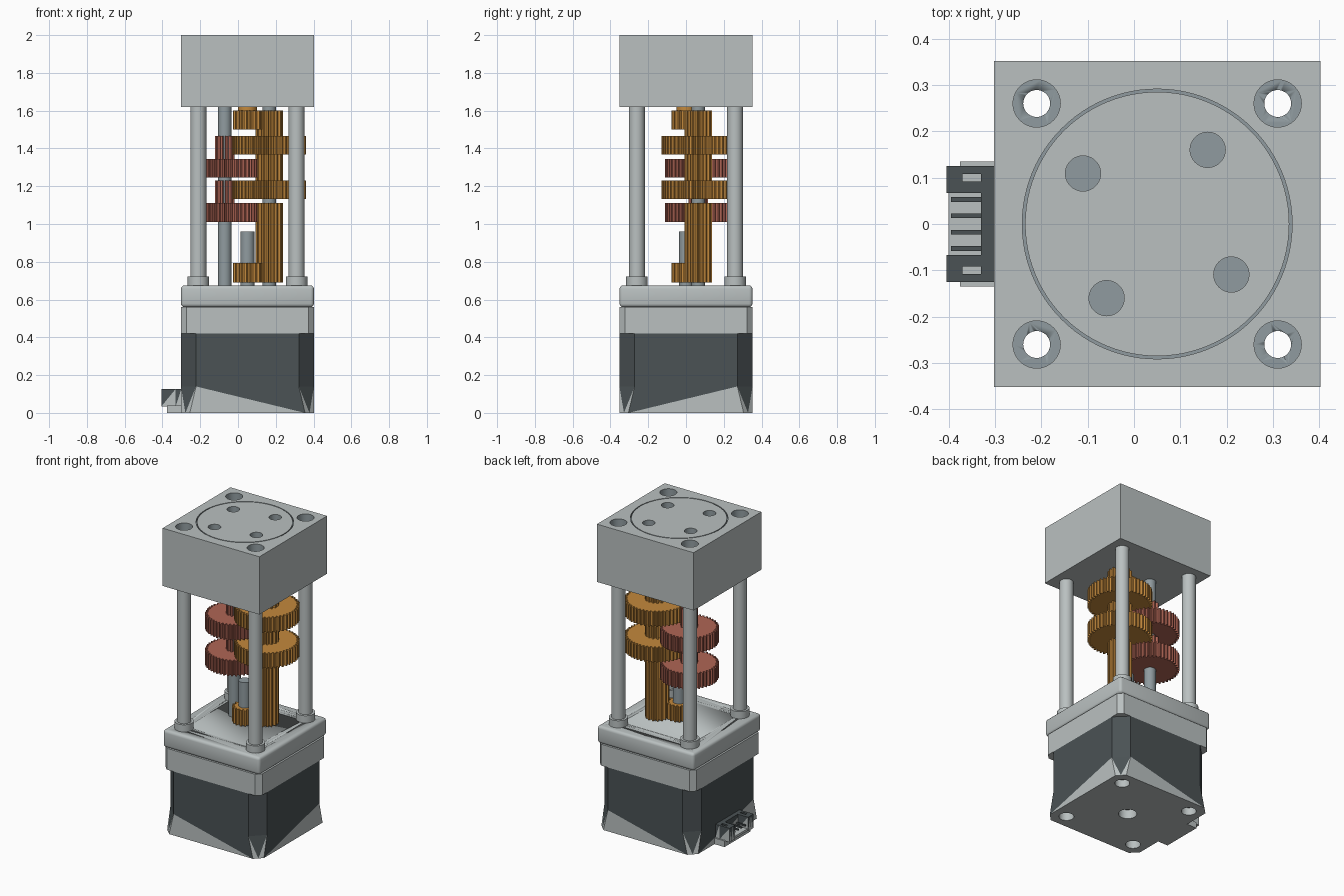
import bpy, bmesh
from math import pi, sin, cos, radians

cube = bpy.data.objects.get("Cube")
if cube:
    bpy.data.objects.remove(cube, do_unlink=True)


def material(name, r, g, b):
    m = bpy.data.materials.new(name)
    m.use_nodes = True
    m.diffuse_color = (r, g, b, 1)
    m.node_tree.nodes["Principled BSDF"].inputs["Base Color"].default_value = (r, g, b, 1)
    return m


LIGHT = material("light_metal", .49, .53, .53)
STEEL = material("shaft_steel", .28, .33, .35)
DARK = material("dark_casing", .069, .084, .089)
BRASS = material("brass", .55, .25, .045)
COPPER = material("copper", .43, .13, .09)

CX = 0.05      # motor axis
HALF = 0.352   # half width of the square parts
BOLTS = [(CX + sx * .26, sy * .26) for sx in (-1, 1) for sy in (-1, 1)]


def activate(ob):
    bpy.ops.object.select_all(action='DESELECT')
    ob.select_set(True)
    bpy.context.view_layer.objects.active = ob


def finish(name, bm, *mats, smooth=False):
    bmesh.ops.recalc_face_normals(bm, faces=bm.faces)
    me = bpy.data.meshes.new(name)
    bm.to_mesh(me)
    bm.free()
    for m in mats:
        me.materials.append(m)
    ob = bpy.data.objects.new(name, me)
    bpy.context.collection.objects.link(ob)
    if smooth:
        activate(ob)
        bpy.ops.object.shade_smooth_by_angle(angle=radians(30))
    return ob


def box(name, lo, hi, *mats):
    bm = bmesh.new()
    bmesh.ops.create_cube(bm, size=1)
    for v in bm.verts:
        v.co = [(a + b) / 2 + c * (b - a) for a, b, c in zip(lo, hi, v.co)]
    return finish(name, bm, *mats)


def prism(name, outline, z0, z1, *mats, smooth=False):
    bm = bmesh.new()
    base = bm.faces.new([bm.verts.new((x, y, z0)) for x, y in outline])
    res = bmesh.ops.extrude_face_region(bm, geom=[base])
    for v in res["geom"]:
        if isinstance(v, bmesh.types.BMVert):
            v.co.z = z1
    return finish(name, bm, *mats, smooth=smooth)


def cylinder(name, x, y, r, z0, z1, mat, n=40):
    ring = [(x + r * cos(2 * pi * i / n), y + r * sin(2 * pi * i / n)) for i in range(n)]
    return prism(name, ring, z0, z1, mat, smooth=True)


def lathe(name, x, y, profile, mat, n=40):
    # closed profile of (radius, height) turned about a vertical axis
    bm = bmesh.new()
    rings = [[bm.verts.new((x + r * cos(2 * pi * i / n), y + r * sin(2 * pi * i / n), z))
              for r, z in profile] for i in range(n)]
    k = len(profile)
    for i in range(n):
        a, b = rings[i], rings[(i + 1) % n]
        for j in range(k):
            bm.faces.new((a[j], b[j], b[(j + 1) % k], a[(j + 1) % k]))
    return finish(name, bm, mat, smooth=True)


def gear(name, x, y, r, teeth, z0, z1, mat):
    depth = .017
    pts = []
    for i in range(teeth):
        for off, rad in ((.0, r - depth), (.3, r - depth), (.5, r), (.8, r)):
            a = 2 * pi * (i + off) / teeth
            pts.append((x + rad * cos(a), y + rad * sin(a)))
    return prism(name, pts, z0, z1, mat)


def octagon(c):
    h, k = HALF, HALF - c
    pts = [(-k, -h), (k, -h), (h, -k), (h, k), (k, h), (-k, h), (-h, k), (-h, -k)]
    return [(CX + x, y) for x, y in pts]


def cut(ob, cutter):
    activate(ob)
    mod = ob.modifiers.new("cut", 'BOOLEAN')
    mod.operation, mod.solver, mod.object = 'DIFFERENCE', 'EXACT', cutter
    mod.material_mode = 'TRANSFER'
    bpy.ops.object.modifier_apply(modifier=mod.name)
    bpy.data.objects.remove(cutter, do_unlink=True)


def drill(ob, x, y, r, z0, z1, mat):
    cut(ob, cylinder("drill", x, y, r, z0, z1, mat))


# Motor casing: dark body above a two-tone faceted foot
bm = bmesh.new()
foot, low, top = [[bm.verts.new((x, y, z)) for x, y in octagon(c)]
                  for c, z in ((.047, 0), (.08, .14), (.08, .42))]
bottom = []


def tri(tone, *verts):
    bm.faces.new(verts).material_index = tone


for i in range(8):
    j = (i + 1) % 8
    t0, t1, b0, b1 = low[i], low[j], foot[i], foot[j]
    bm.faces.new((t0, t1, top[j], top[i])).material_index = 1
    bottom.append(b0)
    if i % 2:
        mid = bm.verts.new((b0.co + b1.co) / 2)
        bottom.append(mid)
        tri(1, t0, t1, mid)
        tri(0, t0, mid, b0)
        tri(0, t1, b1, mid)
    elif i % 4 == 0:
        tri(1, t0, t1, b1)
        tri(0, t0, b1, b0)
    else:
        tri(1, t0, t1, b0)
        tri(0, t1, b1, b0)
bm.faces.new(bottom)
bm.faces.new(top).material_index = 1
casing = finish("motor_casing", bm, LIGHT, DARK)
drill(casing, CX, 0, .055, -.1, .06, LIGHT)

# Upper motor cap and flange
cap = prism("motor_cap", octagon(.03), .42, .56, LIGHT)
flange = box("flange", (CX - HALF, -HALF, .56), (CX + HALF, HALF, .675), LIGHT)
activate(flange)
bev = flange.modifiers.new("round", 'BEVEL')
bev.width, bev.segments = .018, 3
bpy.ops.object.modifier_apply(modifier=bev.name)
bpy.ops.object.shade_smooth_by_angle(angle=radians(35))

# Gearbox head with bolt holes, output holes and a ring groove
head = box("gearbox_head", (CX - HALF, -HALF, 1.62), (CX + HALF, HALF, 2), LIGHT, STEEL)
for dx, dy in ((-.16, .109), (.109, .16), (.16, -.109), (-.109, -.16)):
    drill(head, CX + dx, dy, .038, 1.93, 2.1, STEEL)
cut(head, lathe("groove", CX, 0, [(.285, 1.985), (.291, 1.985), (.291, 2.1), (.285, 2.1)], STEEL, 96))

# Bolt bores, recesses and hollow pillars
for x, y in BOLTS:
    for part in (casing, cap, flange, head):
        drill(part, x, y, .029, -.1, 2.1, LIGHT)
    drill(casing, x, y, .045, -.1, .05, LIGHT)
    drill(head, x, y, .051, 1.92, 2.1, STEEL)
    lathe("pillar", x, y, [(.029, .67), (.057, .67), (.057, .722), (.042, .722),
                           (.042, 1.625), (.029, 1.625)], LIGHT)

# Shafts
AX, BX, GY = .165, -.07, .065   # brass and copper gear axes
cylinder("motor_shaft", CX, 0, .037, .67, .96, STEEL)
cylinder("brass_gear_shaft", AX, GY, .036, .67, 1.62, STEEL)
cylinder("copper_gear_shaft", BX, GY, .036, .67, 1.62, STEEL)

# Gear train
gear("motor_pinion", CX, 0, .077, 16, .69, .793, BRASS)
gear("long_pinion", AX, GY, .073, 16, .69, 1.11, BRASS)
for z in (1.01, 1.245):
    gear("copper_wheel", BX, GY, .176, 44, z, z + .1, COPPER)
    gear("copper_pinion", BX, GY, .052, 11, z + .1, z + .221, COPPER)
    gear("brass_wheel", AX, GY, .195, 48, z + .122, z + .22, BRASS)
gear("middle_pinion", AX, GY, .073, 16, 1.23, 1.367, BRASS)
gear("upper_pinion", AX, GY, .073, 16, 1.465, 1.6, BRASS)
gear("output_gear", CX, 0, .077, 16, 1.5, 1.6, BRASS)
cylinder("output_hub", CX, 0, .05, 1.6, 1.622, BRASS)


def two_tone(ob):
    # dark upper triangles and tops, light below
    bm = bmesh.new()
    bm.from_mesh(ob.data)
    mid = sum(v.co.z for v in bm.verts) / len(bm.verts)
    bmesh.ops.triangulate(bm, faces=bm.faces)
    for f in bm.faces:
        f.material_index = int(f.calc_center_median().z > mid)
    bm.to_mesh(ob.data)
    bm.free()


# Plug socket on the right side
box("socket_base", (-.375, -.135, 0), (-.3, .135, .04), LIGHT)
box("socket_floor", (-.4, -.12, .035), (-.3, .12, .05), LIGHT)
two_tone(box("socket_back", (-.33, -.125, .035), (-.3, .125, .127), LIGHT, DARK))
for s in (-1, 1):
    def wall(name, x0, x1, ya, yb):
        two_tone(box(name, (x0, min(s * ya, s * yb), .035), (x1, max(s * ya, s * yb), .127), LIGHT, DARK))
    wall("socket_outer_wall", -.405, -.33, .108, .125)
    wall("socket_inner_wall", -.405, -.33, .067, .092)
    wall("socket_end_wall", -.405, -.37, .092, .108)
    for y in (.018, .053):
        box("socket_pin", (-.395, s * y - .005, .07), (-.33, s * y + .005, .08), DARK)
